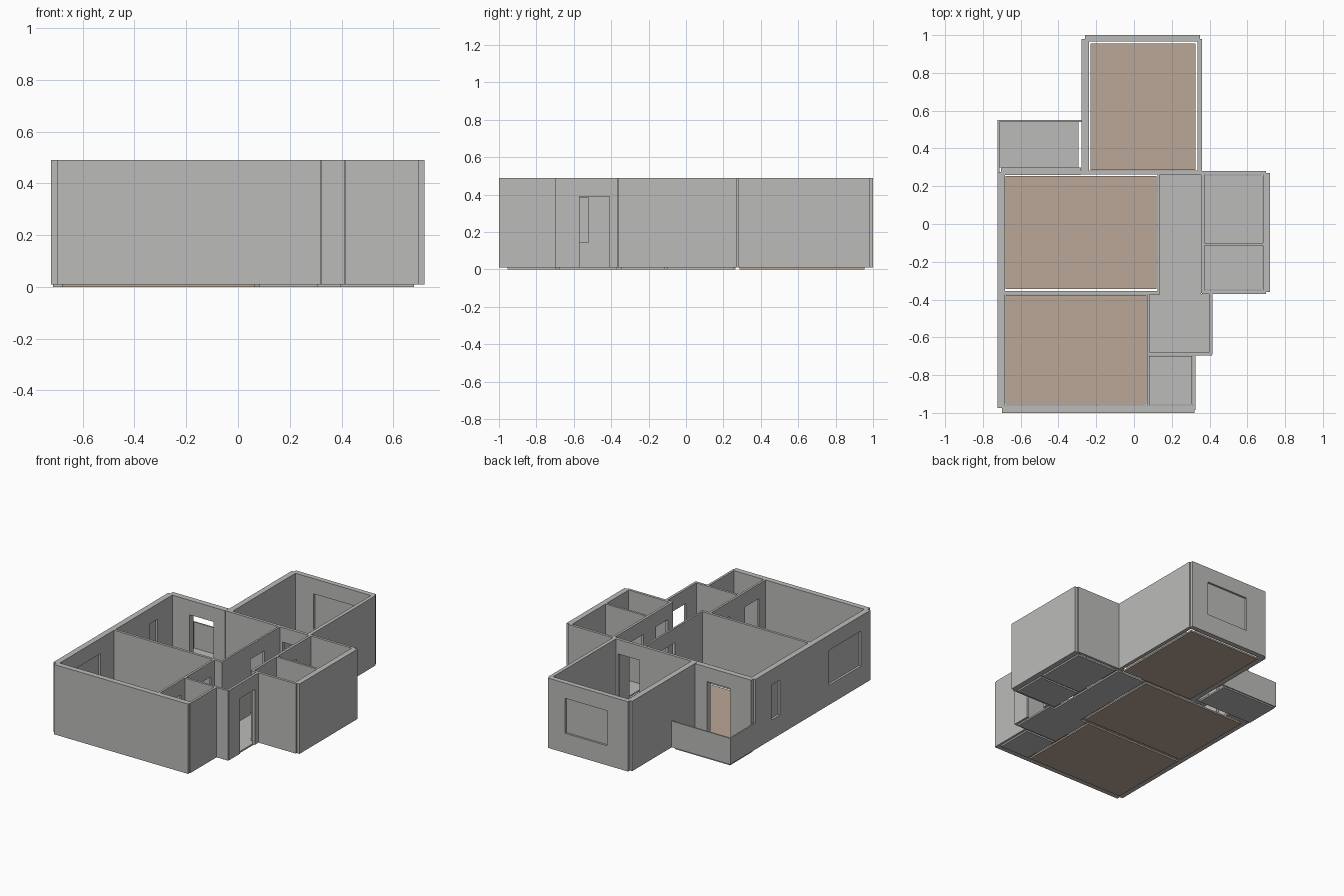
import bpy

if "Cube" in bpy.data.objects:
    bpy.data.objects.remove(bpy.data.objects["Cube"])

Z0, Z1 = 0.01, 0.49          # wall bottom and top
DOOR = (-0.1, 0.39)          # opening heights
WINDOW = (0.145, 0.385)


def material(name, rgb):
    m = bpy.data.materials.new(name)
    m.diffuse_color = (*rgb, 1)
    m.use_nodes = True
    m.node_tree.nodes["Principled BSDF"].inputs["Base Color"].default_value = m.diffuse_color
    return m


GREY = material("plaster_grey", (0.5, 0.5, 0.49))
BROWN = material("wood_brown", (0.5, 0.39, 0.31))


def box(name, x, y, z, mat=GREY):
    corners = [(a, b, c) for a in x for b in y for c in z]
    faces = [(0, 1, 3, 2), (4, 6, 7, 5), (0, 4, 5, 1), (2, 3, 7, 6), (0, 2, 6, 4), (1, 5, 7, 3)]
    me = bpy.data.meshes.new(name)
    me.from_pydata(corners, [], faces)
    me.materials.append(mat)
    ob = bpy.data.objects.new(name, me)
    bpy.context.collection.objects.link(ob)
    return ob


def wall(name, x, y, openings=(), top=Z1):
    """Wall block; openings are (start, end, heights) along the longer side."""
    ob = box(name, x, y, (Z0, top))
    along_x = x[1] - x[0] > y[1] - y[0]
    for i, (a, b, z) in enumerate(openings):
        thick = y if along_x else x
        through = (thick[0] - 0.02, thick[1] + 0.02)
        cx, cy = ((a, b), through) if along_x else (through, (a, b))
        cutter = box(f"{name}_cutter_{i}", cx, cy, z)
        cutter.hide_render = True
        cutter.hide_viewport = True
        mod = ob.modifiers.new("opening", 'BOOLEAN')
        mod.operation = 'DIFFERENCE'
        mod.solver = 'EXACT'
        mod.object = cutter
        if z == WINDOW:      # closed pane in the middle of the wall
            mid = sum(thick) / 2
            pane = (mid - 0.004, mid + 0.004)
            px, py = ((a, b), pane) if along_x else (pane, (a, b))
            box(name + "_pane", px, py, z)


# Back bedroom
wall("back_bedroom_left_wall", (-0.277, -0.238), (0.265, 0.98))
wall("back_bedroom_right_wall", (0.335, 0.36), (0.265, 0.98))
wall("back_bedroom_back_wall", (-0.26, 0.35), (0.965, 1.0), [(-0.10, 0.22, WINDOW)])
wall("back_bedroom_front_wall", (-0.28, 0.36), (0.262, 0.283), [(0.155, 0.32, DOOR)])

# Middle bedroom
wall("middle_bedroom_left_wall", (-0.722, -0.682), (-0.36, 0.275), [(0.01, 0.10, WINDOW)])
wall("middle_bedroom_right_wall", (0.124, 0.137), (-0.372, 0.27), [(-0.06, 0.09, DOOR)])
wall("terrace_door_wall", (-0.705, -0.28), (0.26, 0.30), [(-0.55, -0.37, DOOR)])
wall("bedroom_divider_wall", (-0.71, 0.13), (-0.372, -0.354))

# Front bedroom
wall("front_bedroom_left_wall", (-0.722, -0.682), (-0.975, -0.36), [(-0.87, -0.52, WINDOW)])
wall("front_bedroom_right_wall", (0.068, 0.083), (-0.98, -0.36),
     [(-0.89, -0.74, DOOR), (-0.57, -0.41, DOOR)])
wall("front_wall", (-0.70, 0.32), (-1.0, -0.962))

# Bathroom and entrance
wall("bathroom_right_wall", (0.309, 0.325), (-0.985, -0.69))
wall("bathroom_back_wall", (0.075, 0.412), (-0.697, -0.681))
wall("entrance_wall", (0.398, 0.415), (-0.69, -0.36), [(-0.57, -0.41, DOOR)])

# Right-hand rooms
wall("hall_right_wall", (0.355, 0.372), (-0.365, 0.275),
     [(-0.31, -0.18, DOOR), (-0.045, 0.105, DOOR)])
wall("right_rooms_outer_wall", (0.682, 0.72), (-0.36, 0.27))
wall("right_rooms_back_wall", (0.36, 0.70), (0.262, 0.28))
wall("right_rooms_front_wall", (0.36, 0.70), (-0.37, -0.352))
wall("right_rooms_divider", (0.365, 0.69), (-0.115, -0.10))

# Terrace parapet
wall("terrace_left_parapet", (-0.722, -0.712), (0.27, 0.55), top=0.19)
wall("terrace_back_parapet", (-0.72, -0.277), (0.541, 0.551), top=0.19)

# Floors
FLOORS = {
    "back_bedroom_floor": ((-0.23, 0.325), (0.285, 0.955), BROWN),
    "middle_bedroom_floor": ((-0.68, 0.118), (-0.345, 0.255), BROWN),
    "front_bedroom_floor": ((-0.68, 0.066), (-0.955, -0.375), BROWN),
    "bathroom_floor": ((0.083, 0.308), (-0.955, -0.698), GREY),
    "hall_floor": ((0.137, 0.354), (-0.37, 0.264), GREY),
    "entrance_floor": ((0.083, 0.396), (-0.68, -0.37), GREY),
    "right_back_room_floor": ((0.372, 0.68), (-0.10, 0.256), GREY),
    "right_front_room_floor": ((0.372, 0.68), (-0.348, -0.115), GREY),
    "terrace_floor": ((-0.715, -0.295), (0.30, 0.543), GREY),
}
for floor_name, (fx, fy, mat) in FLOORS.items():
    box(floor_name, fx, fy, (0.0, 0.011), mat)
